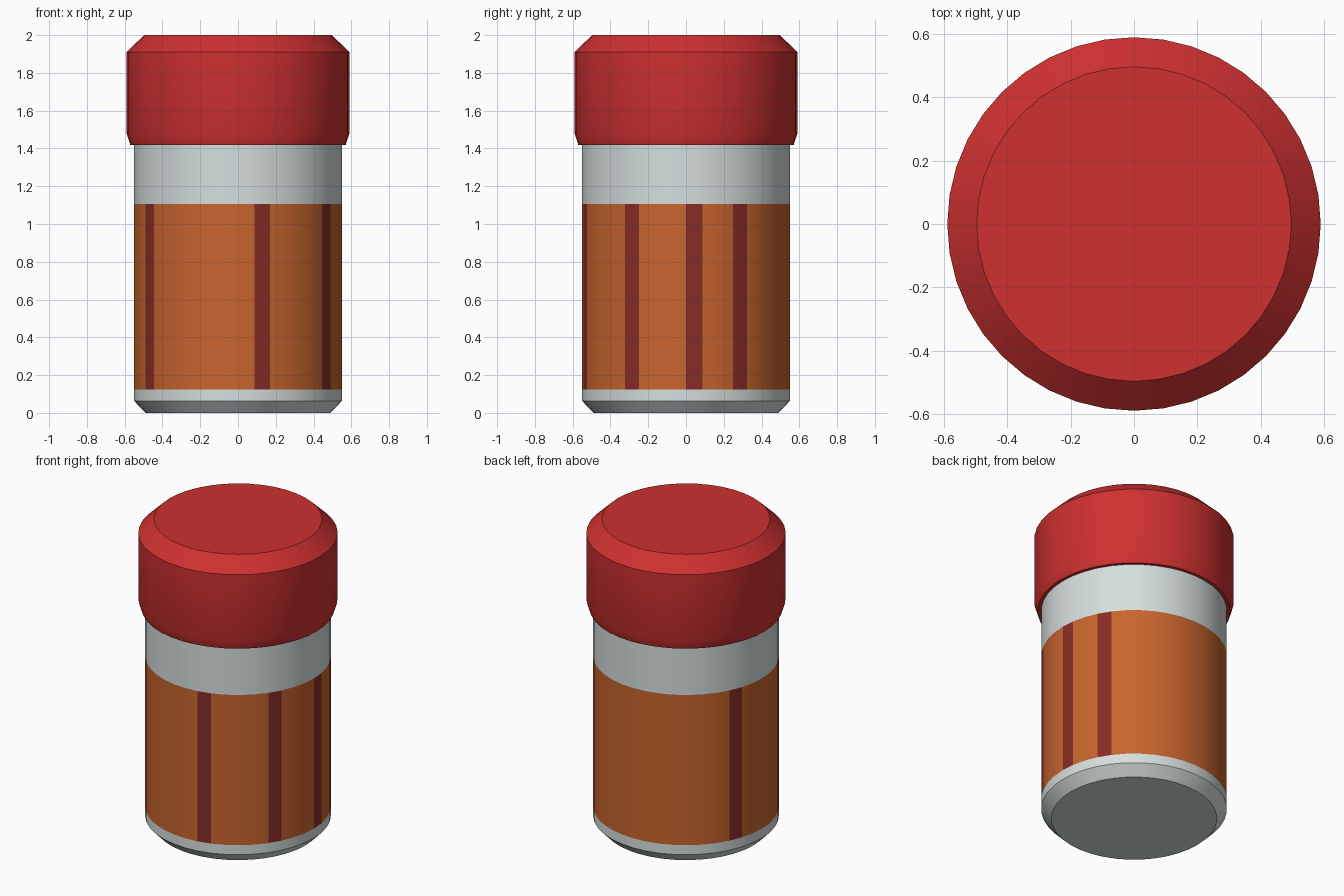
import bpy
import bmesh
from math import cos, sin, tau, radians

SIDES = 40

cube = bpy.data.objects.get("Cube")
if cube:
    bpy.data.objects.remove(cube, do_unlink=True)


def make_material(name, rgb):
    mat = bpy.data.materials.new(name)
    mat.use_nodes = True
    mat.diffuse_color = (*rgb, 1)
    mat.node_tree.nodes["Principled BSDF"].inputs["Base Color"].default_value = (*rgb, 1)
    return mat


def lathe(name, profile, materials, pick=lambda band, side: 0):
    """Revolve (radius, height) points about z, closing both ends."""
    bm = bmesh.new()
    rings = [[bm.verts.new((r * cos(tau * i / SIDES), r * sin(tau * i / SIDES), z))
              for i in range(SIDES)] for r, z in profile]
    for band, (low, high) in enumerate(zip(rings, rings[1:])):
        for i in range(SIDES):
            j = (i + 1) % SIDES
            face = bm.faces.new((low[i], low[j], high[j], high[i]))
            face.material_index = pick(band, i)
    bm.faces.new(rings[0][::-1])
    bm.faces.new(rings[-1])
    mesh = bpy.data.meshes.new(name)
    bm.to_mesh(mesh)
    bm.free()
    for mat in materials:
        mesh.materials.append(mat)
    obj = bpy.data.objects.new(name, mesh)
    bpy.context.collection.objects.link(obj)
    bpy.ops.object.select_all(action="DESELECT")
    obj.select_set(True)
    bpy.context.view_layer.objects.active = obj
    bpy.ops.object.shade_smooth_by_angle(angle=radians(30))
    return obj


red = make_material("lid red", (0.62, 0.03, 0.03))
grey = make_material("pale grey", (0.67, 0.73, 0.73))
orange = make_material("label orange", (0.58, 0.13, 0.027))
maroon = make_material("stripe maroon", (0.24, 0.026, 0.02))

# Jar body: chamfered base, with a label band carrying irregular stripes
LABEL_BAND = 2
STRIPES = {0, 3, 17, 23, 31, 36}


def body_colour(band, side):
    if band != LABEL_BAND:
        return 0
    return 2 if side in STRIPES else 1


lathe("jar_body",
      [(0.49, 0), (0.55, 0.063), (0.55, 0.125), (0.55, 1.106), (0.55, 1.5)],
      [grey, orange, maroon], body_colour)

# Lid: tapered lower lip and chamfered top
lathe("lid",
      [(0.57, 1.418), (0.59, 1.48), (0.59, 1.91), (0.497, 2.0)],
      [red])
